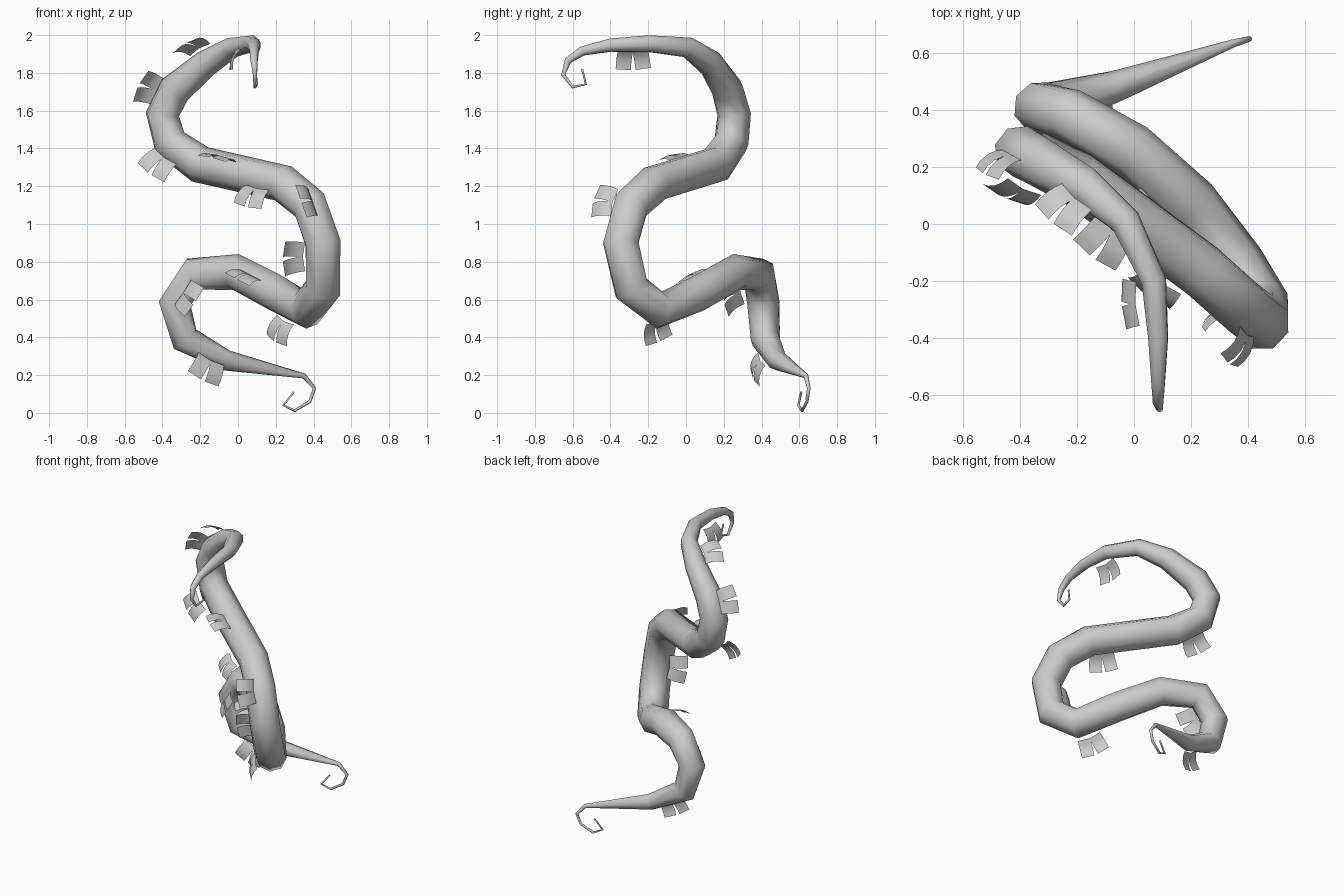
import bpy, bmesh, math
from mathutils import Vector

if "Cube" in bpy.data.objects:
    bpy.data.objects.remove(bpy.data.objects["Cube"])

# Centre line of the vine: x, y, z, radius (top tip to bottom tip)
PATH = [
    (.09, -.55, 1.82, .006), (.10, -.53, 1.74, .007), (.09, -.60, 1.725, .008),
    (.09, -.65, 1.79, .012), (.085, -.625, 1.865, .02), (.085, -.55, 1.915, .026),
    (.085, -.40, 1.947, .037), (.07, -.20, 1.955, .046), (-.03, .01, 1.935, .056),
    (-.17, .13, 1.85, .072), (-.335, .22, 1.71, .088), (-.40, .255, 1.58, .092),
    (-.36, .24, 1.43, .095), (-.20, .16, 1.315, .10), (.24, -.165, 1.215, .10),
    (.38, -.29, 1.10, .10), (.45, -.345, .90, .10), (.45, -.29, .66, .10),
    (.36, -.14, .545, .10), (.20, .07, .635, .10), (-.01, .26, .745, .097),
    (-.23, .385, .735, .093), (-.335, .41, .58, .09), (-.28, .42, .39, .08),
    (-.06, .485, .277, .055), (.35, .635, .195, .014), (.405, .65, .13, .010),
    (.38, .64, .06, .009), (.30, .615, .012, .008), (.24, .595, .04, .007),
    (.295, .61, .11, .006)]

# Middle of each leaf pair
LEAVES = [
    (-.02, -.28, 1.87), (-.25, .05, 1.94), (-.48, .21, 1.72), (-.43, .11, 1.31),
    (-.11, -.07, 1.35), (.07, -.23, 1.14), (.365, -.44, 1.12), (.29, -.33, .82),
    (.22, -.15, .43), (.03, .03, .72), (-.26, .245, .61), (-.165, .375, .225)]


def make_vine():
    cu = bpy.data.curves.new("vine", 'CURVE')
    cu.dimensions = '3D'
    cu.bevel_depth = 1.0
    cu.bevel_resolution = 2
    cu.use_fill_caps = True
    sp = cu.splines.new('POLY')
    sp.points.add(len(PATH) - 1)
    for p, (x, y, z, r) in zip(sp.points, PATH):
        p.co = (x, y, z, 1)
        p.radius = r
    sp.use_smooth = True
    ob = bpy.data.objects.new("vine", cu)
    bpy.context.collection.objects.link(ob)
    bpy.context.view_layer.objects.active = ob
    ob.select_set(True)
    bpy.ops.object.convert(target='MESH')
    bpy.ops.object.shade_smooth()


def nearest(c):
    """Closest point and direction on the vine's centre line."""
    best = None
    for a, b in zip(PATH, PATH[1:]):
        a, b = Vector(a[:3]), Vector(b[:3])
        t = b - a
        k = max(0, min(1, (c - a).dot(t) / t.length_squared))
        p = a + t * k
        if best is None or (c - p).length < best[0]:
            best = ((c - p).length, p, t.normalized())
    return best[1], best[2]


def leaf_pair(i, centre):
    c = Vector(centre)
    p, t = nearest(c)
    d = (c - p)
    d = (d - t * d.dot(t)).normalized()
    down = t.cross(d)
    if down.z > 0:
        down = -down
    bm = bmesh.new()
    length, width, segs = .125, .082, 4
    for side in (-1, 1):
        # Each leaf fans slightly sideways and droops along its length
        fan = side * .15
        out = d * math.cos(fan) + t * math.sin(fan)
        wide = t * math.cos(fan) - d * math.sin(fan)
        pos = c + t * side * .046 - out * .06 - down * .025
        prev = None
        for s in range(segs + 1):
            pair = [bm.verts.new(pos + wide * w * width / 2) for w in (-1, 1)]
            if prev:
                bm.faces.new((prev[0], prev[1], pair[1], pair[0]))
            prev = pair
            ang = -.1 + 1.1 * (s + .5) / segs
            pos = pos + (out * math.cos(ang) + down * math.sin(ang)) * length / segs
    me = bpy.data.meshes.new("leaf_pair")
    bm.to_mesh(me)
    bm.free()
    for f in me.polygons:
        f.use_smooth = True
    bpy.context.collection.objects.link(bpy.data.objects.new(f"leaf_pair_{i + 1}", me))


make_vine()
for i, c in enumerate(LEAVES):
    leaf_pair(i, c)
